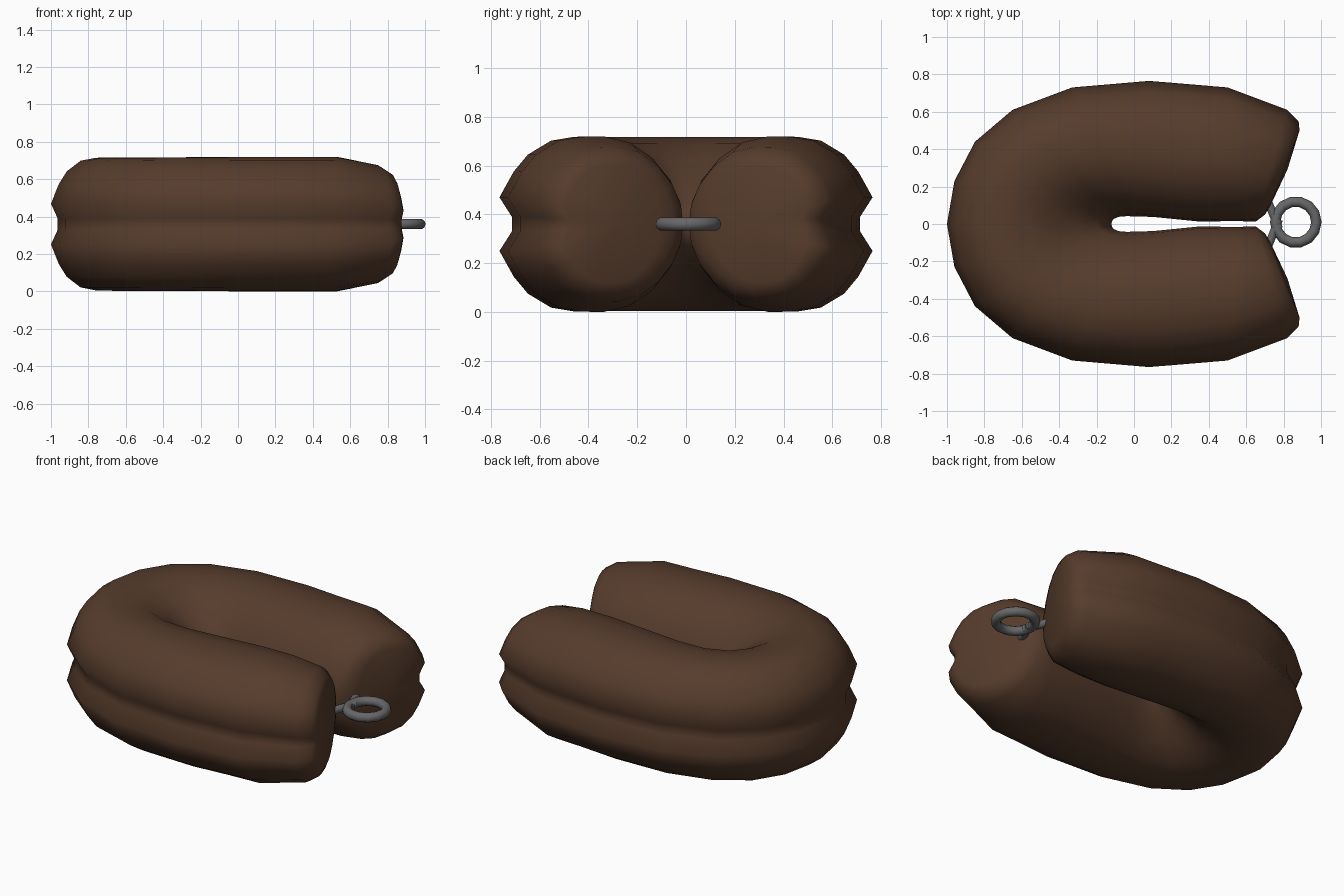
import bpy, bmesh, math
from mathutils import Vector

cube = bpy.data.objects.get("Cube")
if cube:
    bpy.data.objects.remove(cube)

MID = 0.36  # mid height of the cushion


def material(name, rgb):
    m = bpy.data.materials.new(name)
    m.use_nodes = True
    m.diffuse_color = (*rgb, 1)
    m.node_tree.nodes["Principled BSDF"].inputs["Base Color"].default_value = (*rgb, 1)
    return m


brown = material("brown fabric", (0.093, 0.045, 0.025))
grey = material("grey metal", (0.135, 0.135, 0.14))


def finish(obj, name, mat):
    obj.name = name
    obj.data.materials.append(mat)
    for p in obj.data.polygons:
        p.use_smooth = True


# Upper half of the cross-section: (inner to outer fraction, height above middle)
upper = [(0.015, .09), (0.07, .18), (0.17, .27), (0.30, .335), (0.45, .36), (0.58, .358),
         (0.71, .342), (0.84, .285), (0.92, .215), (1, .11), (0.93, .03)]
section = [(0, 0)] + upper + [(u, -h) for u, h in reversed(upper)]

# Stations along one arm, tip to bend:
# inner x, y, outer x, y, height scale, power that pushes the section outwards
arm = [(.73, .10, .885, .50, .66, 1),
       (.70, .05, .88, .55, .77, 1),
       (.65, .012, .82, .61, .88, 1),
       (.55, .016, .50, .73, 1, 1),
       (.35, .013, .30, .747, 1, 1),
       (.10, .038, .08, .765, 1, 1),
       (-.04, .042, -.33, .73, .995, .9),
       (-.085, .038, -.65, .61, .99, .76),
       (-.11, .026, -.85, .44, .99, .66),
       (-.118, .013, -.96, .23, .99, .6)]
bend = [(-.12, 0, -1, 0, .99, .58)]
path = arm + bend + [(a, -b, c, -d, s, p) for a, b, c, d, s, p in reversed(arm)]

# Horseshoe cushion
bm = bmesh.new()
rings = []
for ix, iy, ox, oy, s, p in path:
    rings.append([bm.verts.new((ix + (ox - ix) * u ** p, iy + (oy - iy) * u ** p, MID + h * s))
                  for u, h in section])
n = len(section)
for a, b in zip(rings, rings[1:]):
    for i in range(n):
        j = (i + 1) % n
        bm.faces.new((a[i], a[j], b[j], b[i]))
# Slightly domed end caps
for ring, side in ((rings[0], 1), (rings[-1], -1)):
    centre = bm.verts.new((.82, side * .29, MID))
    for i in range(n):
        bm.faces.new((ring[i], ring[(i + 1) % n], centre))
bmesh.ops.recalc_face_normals(bm, faces=bm.faces)
mesh = bpy.data.meshes.new("cushion")
bm.to_mesh(mesh)
bm.free()
cushion = bpy.data.objects.new("cushion", mesh)
bpy.context.collection.objects.link(cushion)
finish(cushion, "cushion", brown)

# Hanging ring
bpy.ops.mesh.primitive_torus_add(major_segments=14, minor_segments=10, major_radius=.11,
                                 minor_radius=.028, location=(.865, .01, MID))
finish(bpy.context.object, "hanging_ring", grey)

# Two short links from the ring into the cushion ends
for name, side in (("left_link", 1), ("right_link", -1)):
    a, b = Vector((.775, side * -.025, MID)), Vector((.70, side * .16, MID))
    bpy.ops.mesh.primitive_cylinder_add(vertices=10, radius=.023, depth=(b - a).length,
                                        location=(a + b) / 2)
    link = bpy.context.object
    link.rotation_euler = (b - a).to_track_quat('Z', 'Y').to_euler()
    finish(link, name, grey)
    bpy.ops.object.shade_smooth_by_angle(angle=math.radians(40))
